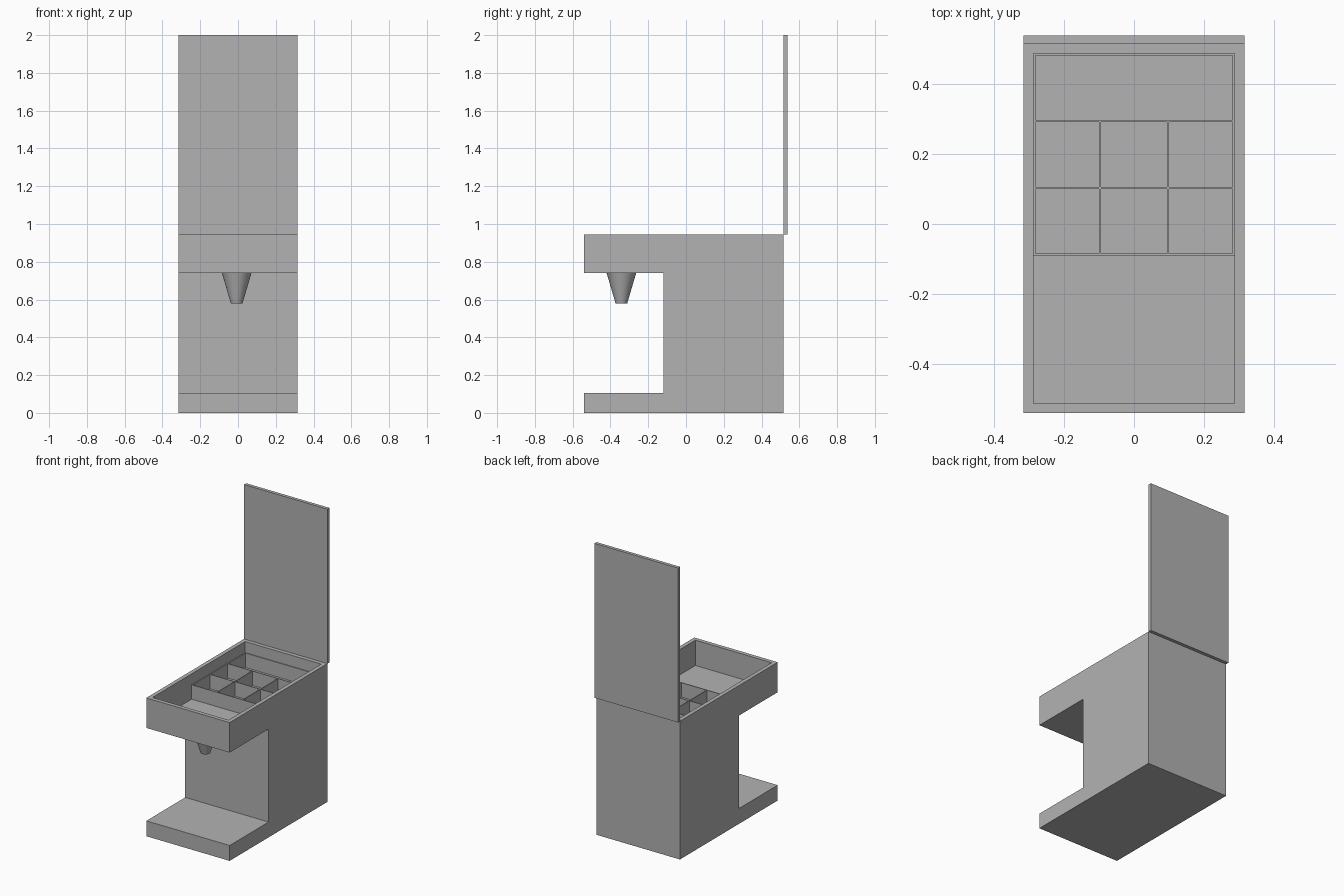
import bpy
import bmesh

cube = bpy.data.objects.get("Cube")
if cube:
    bpy.data.objects.remove(cube, do_unlink=True)

GREY = (0.448, 0.448, 0.448, 1.0)
grey = bpy.data.materials.new("plain_grey")
grey.use_nodes = True
grey.diffuse_color = GREY
grey.node_tree.nodes["Principled BSDF"].inputs["Base Color"].default_value = GREY

HALF_W = 0.315
FRONT, BACK, COLUMN = -0.54, 0.515, -0.12
BASE_TOP, ARM_BOTTOM, BODY_TOP = 0.105, 0.74, 0.945
RIM, TRAY_FLOOR, DIVIDER_TOP = 0.0275, 0.772, 0.87
WALL = 0.006


def finish(bm, name):
    bmesh.ops.recalc_face_normals(bm, faces=bm.faces)
    mesh = bpy.data.meshes.new(name)
    bm.to_mesh(mesh)
    bm.free()
    mesh.materials.append(grey)
    obj = bpy.data.objects.new(name, mesh)
    bpy.context.collection.objects.link(obj)
    return obj


def box(name, x0, x1, y0, y1, z0, z1):
    bm = bmesh.new()
    bmesh.ops.create_cube(bm, size=1)
    for v in bm.verts:
        v.co.x = x1 if v.co.x > 0 else x0
        v.co.y = y1 if v.co.y > 0 else y0
        v.co.z = z1 if v.co.z > 0 else z0
    return finish(bm, name)


# Body: C-shaped side profile extruded across the width
profile = [(FRONT, 0), (BACK, 0), (BACK, BODY_TOP), (FRONT, BODY_TOP),
           (FRONT, ARM_BOTTOM), (COLUMN, ARM_BOTTOM),
           (COLUMN, BASE_TOP), (FRONT, BASE_TOP)]
bm = bmesh.new()
side = bm.faces.new([bm.verts.new((-HALF_W, y, z)) for y, z in profile])
ext = bmesh.ops.extrude_face_region(bm, geom=[side], use_keep_orig=True)
for v in ext["geom"]:
    if isinstance(v, bmesh.types.BMVert):
        v.co.x = HALF_W
bmesh.ops.recalc_face_normals(bm, faces=bm.faces)

# Open tray sunk into the top
top = max(bm.faces, key=lambda f: f.calc_center_median().z)
bmesh.ops.inset_region(bm, faces=[top], thickness=RIM, use_even_offset=True)
bmesh.ops.inset_region(bm, faces=[top], thickness=0, depth=-0.1)
for v in top.verts:
    v.co.z = TRAY_FLOOR
finish(bm, "body")

# Raised lid
box("lid", -HALF_W, HALF_W, BACK, 0.538, BODY_TOP, 2.0)

# Tray compartments: outer walls and thin dividers
IN_X, IN_BACK, ROW_FRONT, ROW_BACK = HALF_W - RIM, BACK - RIM, -0.09, 0.294


def cross_wall(name, y):
    box(name, -IN_X, IN_X, y - WALL / 2, y + WALL / 2, TRAY_FLOOR, DIVIDER_TOP)


def long_wall(name, x, y1):
    box(name, x - WALL / 2, x + WALL / 2, ROW_FRONT, y1, TRAY_FLOOR, DIVIDER_TOP)


cross_wall("compartment_front_wall", ROW_FRONT + WALL / 2)
cross_wall("compartment_middle_divider", 0.103)
cross_wall("compartment_rear_divider", ROW_BACK)
cross_wall("compartment_back_wall", IN_BACK - WALL / 2)
for side_name, s in (("right", -1), ("left", 1)):
    long_wall(f"compartment_{side_name}_wall", s * (IN_X - WALL / 2), IN_BACK)
    long_wall(f"compartment_{side_name}_divider", s * 0.097, ROW_BACK)

# Tapered nozzle under the arm
bpy.ops.mesh.primitive_cone_add(vertices=48, radius1=0.031, radius2=0.078,
                                depth=0.16, location=(-0.007, -0.342, 0.66))
nozzle = bpy.context.object
nozzle.name = "nozzle"
nozzle.data.materials.append(grey)
bpy.ops.object.shade_smooth_by_angle()
